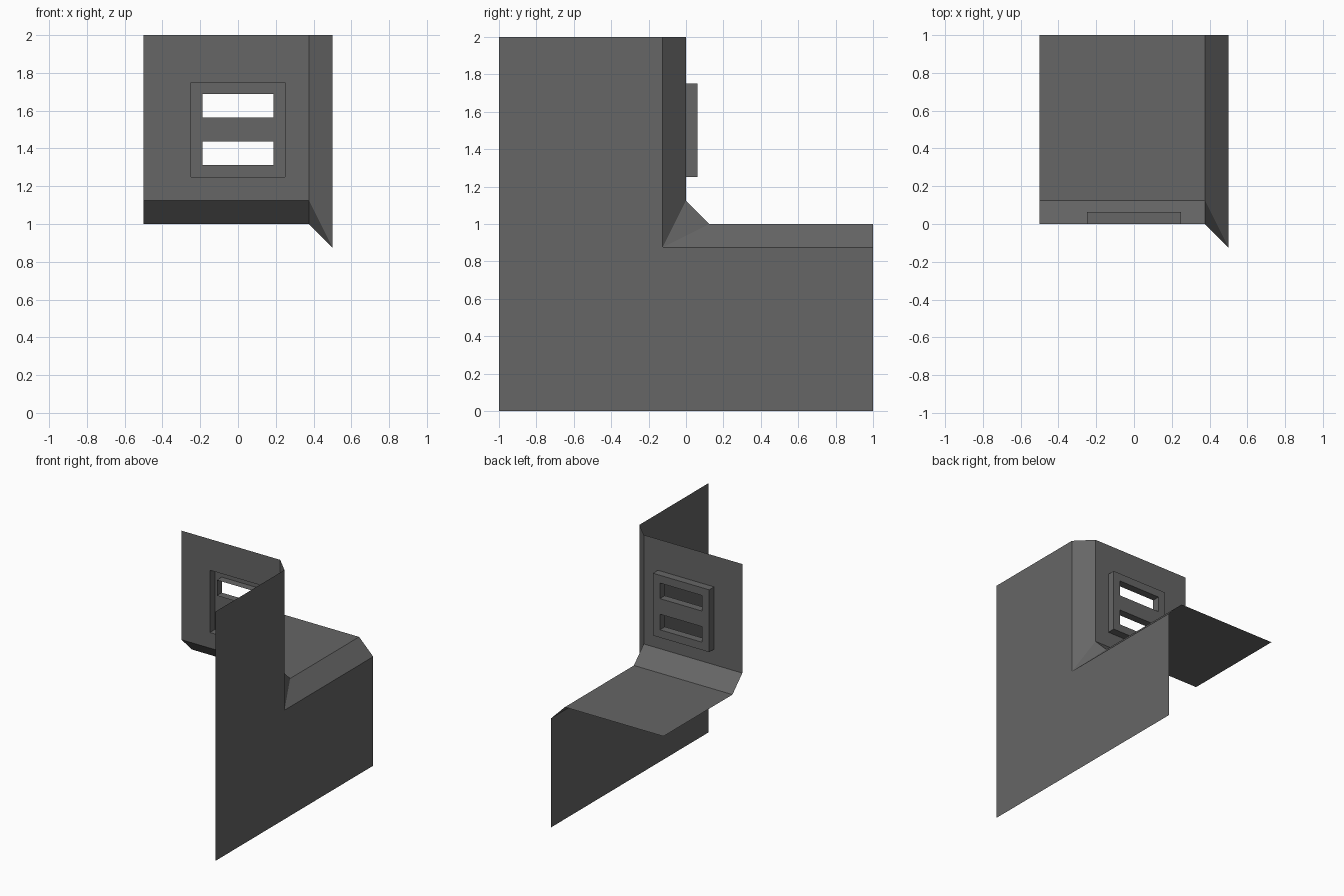
import bpy, bmesh

if "Cube" in bpy.data.objects:
    bpy.data.objects.remove(bpy.data.objects["Cube"])

grey = bpy.data.materials.new("dark grey")
grey.diffuse_color = (0.133, 0.133, 0.133, 1)
grey.use_nodes = True
grey.node_tree.nodes["Principled BSDF"].inputs["Base Color"].default_value = grey.diffuse_color


def add_part(name, polygons):
    """Open flat-faced sheet from polygons (each a list of points)."""
    bm = bmesh.new()
    for poly in polygons:
        bm.faces.new([bm.verts.new(p) for p in poly])
    bmesh.ops.remove_doubles(bm, verts=bm.verts, dist=1e-5)
    mesh = bpy.data.meshes.new(name)
    bm.to_mesh(mesh)
    bm.free()
    mesh.materials.append(grey)
    obj = bpy.data.objects.new(name, mesh)
    bpy.context.collection.objects.link(obj)
    return obj


def wall_rect(x0, x1, z0, z1, y):
    """Rectangle facing +y."""
    return [(x1, y, z0), (x0, y, z0), (x0, y, z1), (x1, y, z1)]


def tunnel(x0, x1, z0, z1, y0, y1, outward):
    """Four side walls joining a rectangle at y0 to the same one at y1."""
    c = [(x0, z0), (x1, z0), (x1, z1), (x0, z1)]
    quads = []
    for (ax, az), (bx, bz) in zip(c, c[1:] + c[:1]):
        q = [(ax, y0, az), (bx, y0, bz), (bx, y1, bz), (ax, y1, az)]
        quads.append(q if outward else q[::-1])
    return quads


def grid_rects(xs, zs, y, skip):
    """Grid of +y rectangles, leaving out the cells listed in skip."""
    return [wall_rect(xs[i], xs[i + 1], zs[j], zs[j + 1], y)
            for i in range(len(xs) - 1) for j in range(len(zs) - 1)
            if (i, j) not in skip]


L, R, S = -0.5, 0.375, 0.5      # left edge, bevel start, side plane
B = 0.125                       # bevel size
D = 0.0625                      # vent depth
corner = (S, -B, 1 - B)

# L-shaped side wall, split into two rectangles
add_part("side_wall", [
    [(S, -1, 0), (S, -B, 0), corner, (S, -B, 2), (S, -1, 2)],
    [(S, -B, 0), (S, 1, 0), (S, 1, 1 - B), corner],
])

# upright wall with square opening behind the vent
add_part("upright_wall", grid_rects([L, -0.25, 0.25, R],
                                    [1 + B, 1.25, 1.75, 2], 0, [(1, 1)]))

# ledge
add_part("ledge", [[(L, B, 1), (R, B, 1), (R, 1, 1), (L, 1, 1)]])

# sloped strips between the three planes, and their corner triangle
add_part("bevels", [
    [(L, 0, 1 + B), (R, 0, 1 + B), (R, B, 1), (L, B, 1)][::-1],
    [(R, 0, 1 + B), (R, 0, 2), (S, -B, 2), corner],
    [(R, B, 1), corner, (S, 1, 1 - B), (R, 1, 1)],
    [(R, 0, 1 + B), corner, (R, B, 1)],
])

# vent: hollow raised frame with two slots lined by short walls
slots = [(1.3125, 1.4375), (1.5625, 1.6875)]
vent = tunnel(-0.25, 0.25, 1.25, 1.75, 0, D, True)
vent += grid_rects([-0.25, -0.1875, 0.1875, 0.25],
                   [1.25, *slots[0], *slots[1], 1.75], D, [(1, 1), (1, 3)])
for z0, z1 in slots:
    vent += tunnel(-0.1875, 0.1875, z0, z1, 0, D, False)
add_part("vent", vent)
